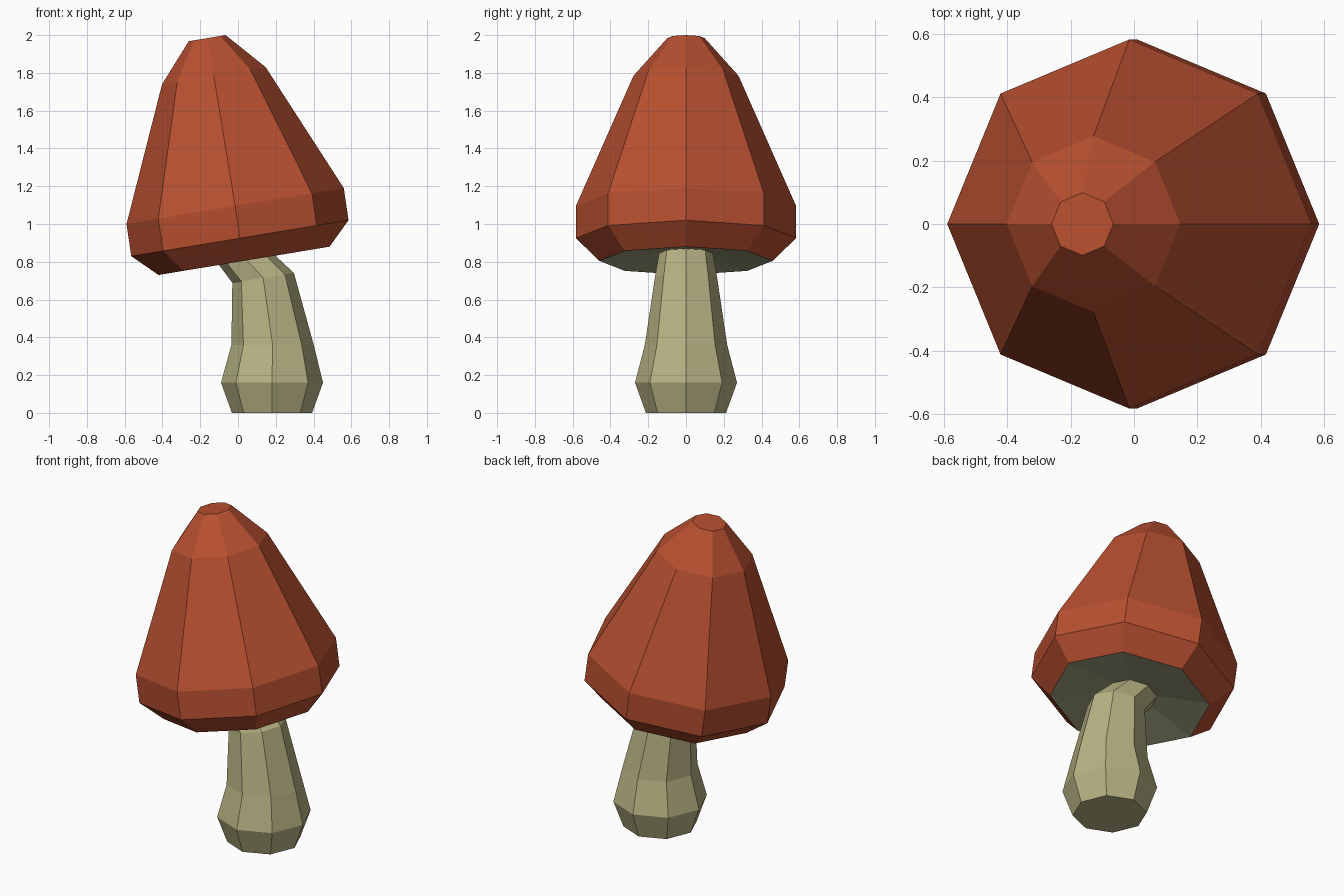
import bpy, bmesh, math
from mathutils import Vector

if "Cube" in bpy.data.objects:
    bpy.data.objects.remove(bpy.data.objects["Cube"])

SIDES = 8


def material(name, color):
    m = bpy.data.materials.new(name)
    m.diffuse_color = (*color, 1)
    m.use_nodes = True
    m.node_tree.nodes["Principled BSDF"].inputs["Base Color"].default_value = m.diffuse_color
    return m


def ring(bm, x, z, r, tilt):
    """Octagon centred on (x, 0, z), leaning towards -x by tilt degrees."""
    t = math.radians(tilt)
    u = Vector((math.cos(t), 0, math.sin(t)))
    pts = []
    for i in range(SIDES):
        a = 2 * math.pi * i / SIDES
        pts.append(bm.verts.new(Vector((x, 0, z)) + u * r * math.cos(a)
                                + Vector((0, r * math.sin(a), 0))))
    return pts


def loft(name, rings, mats, recess=None):
    bm = bmesh.new()
    loops = [ring(bm, *r) for r in rings]
    for a, b in zip(loops, loops[1:]):
        for i in range(SIDES):
            j = (i + 1) % SIDES
            bm.faces.new((a[i], a[j], b[j], b[i]))
    bm.faces.new(loops[-1])
    if recess:
        # hollow underside running up to one inner point
        tip = bm.verts.new(recess)
        for i in range(SIDES):
            f = bm.faces.new((loops[0][(i + 1) % SIDES], loops[0][i], tip))
            f.material_index = 1
    else:
        bm.faces.new(loops[0][::-1])
    bmesh.ops.recalc_face_normals(bm, faces=bm.faces)
    me = bpy.data.meshes.new(name)
    bm.to_mesh(me)
    bm.free()
    for m in mats:
        me.materials.append(m)
    ob = bpy.data.objects.new(name, me)
    bpy.context.collection.objects.link(ob)
    return ob


red = material("cap_red", (0.48, 0.08, 0.03))
cream = material("stem_cream", (0.48, 0.45, 0.23))
gill = material("gill_green", (0.38, 0.38, 0.23))

# Cap: tilted octagonal lathe with a shallow hollow gill side
T = 9.4
loft("cap", [(0.032, 0.805, 0.459, T),
             (0.01, 0.925, 0.583, T),
             (-0.015, 1.095, 0.583, T),
             (-0.128, 1.785, 0.278, T),
             (-0.163, 1.984, 0.099, T)],
     [red, gill], recess=(0.022, 0, 0.865))

# Stem: flared foot, bending left into the cap
loft("stem", [(0.18, 0.0, 0.212, 0),
              (0.18, 0.16, 0.27, 0),
              (0.183, 0.36, 0.218, 0),
              (0.133, 0.715, 0.165, 9),
              (0.0, 0.86, 0.14, 12)],
     [cream])
